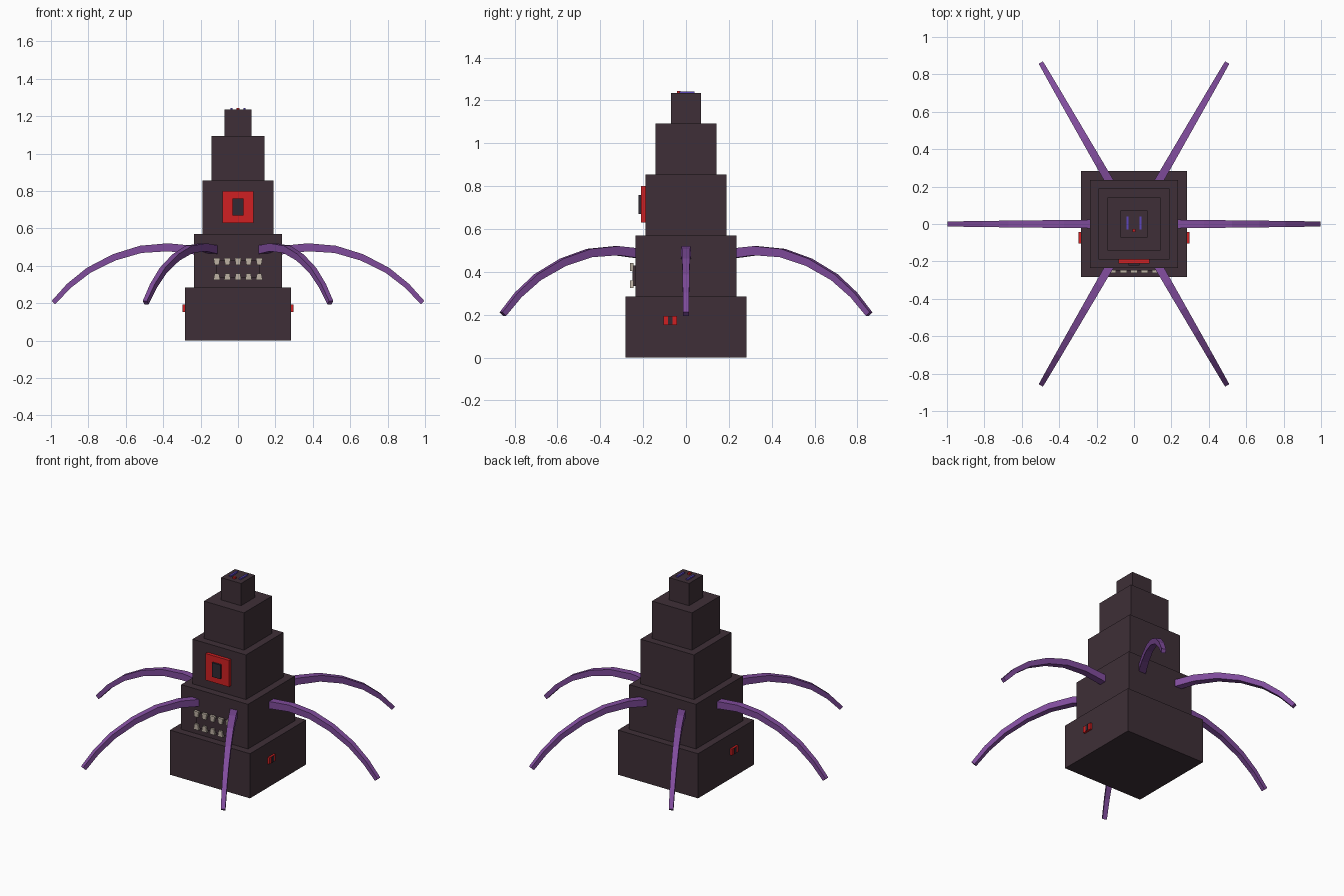
import bpy, bmesh, math
from mathutils import Vector

cube = bpy.data.objects.get("Cube")
if cube:
    bpy.data.objects.remove(cube, do_unlink=True)


def material(name, rgb):
    # sRGB bytes to linear colour
    lin = [((c / 255 + 0.055) / 1.055) ** 2.4 for c in rgb]
    m = bpy.data.materials.new(name)
    m.use_nodes = True
    m.diffuse_color = (*lin, 1)
    m.node_tree.nodes["Principled BSDF"].inputs["Base Color"].default_value = (*lin, 1)
    return m


STONE = material("dark stone", (62, 47, 55))
RED = material("red", (208, 32, 34))
PUPIL = material("pupil dark", (48, 42, 52))
BONE = material("bone", (190, 178, 164))
PURPLE = material("purple", (128, 76, 156))
VIOLET = material("blue violet", (92, 70, 190))


def finish(name, bm, mat):
    bmesh.ops.recalc_face_normals(bm, faces=bm.faces)
    me = bpy.data.meshes.new(name)
    bm.to_mesh(me)
    bm.free()
    me.materials.append(mat)
    ob = bpy.data.objects.new(name, me)
    bpy.context.collection.objects.link(ob)
    return ob


def box(name, lo, hi, mat, bottom_scale=1.0, top_scale=1.0):
    # Box between two corners, optionally narrowed in x at bottom or top
    lo, hi = Vector(lo), Vector(hi)
    mid, size = (lo + hi) / 2, hi - lo
    bm = bmesh.new()
    bmesh.ops.create_cube(bm, size=1)
    for v in bm.verts:
        s = top_scale if v.co.z > 0 else bottom_scale
        v.co = mid + Vector((v.co.x * size.x * s, v.co.y * size.y, v.co.z * size.z))
    return finish(name, bm, mat)


# Stepped tower
tiers = [(0.283, 0, 0.285), (0.236, 0.285, 0.57), (0.189, 0.57, 0.855),
         (0.1415, 0.855, 1.093), (0.071, 1.093, 1.235)]
for i, (h, z0, z1) in enumerate(tiers):
    box(f"tower_tier_{i + 1}", (-h, -h, z0), (h, h, z1), STONE)

# Large front eye
box("front_eye", (-0.083, -0.21, 0.63), (0.083, -0.185, 0.80), RED)
box("front_eye_pupil", (-0.03, -0.222, 0.67), (0.03, -0.205, 0.76), PUPIL)

# Mouth with two rows of teeth
box("mouth", (-0.118, -0.25, 0.335), (0.118, -0.23, 0.43), STONE)
for i in range(5):
    x = (i - 2) * 0.0567
    box(f"upper_tooth_{i + 1}", (x - 0.018, -0.262, 0.405), (x + 0.018, -0.245, 0.441),
        BONE, bottom_scale=0.65)
    box(f"lower_tooth_{i + 1}", (x - 0.018, -0.262, 0.324), (x + 0.018, -0.245, 0.36),
        BONE, top_scale=0.65)

# Small eyes on both sides of the base
for side, s in (("left", 1), ("right", -1)):
    xs = sorted((s * 0.275, s * 0.296))
    box(f"{side}_side_eye", (xs[0], -0.105, 0.153), (xs[1], -0.042, 0.194), RED)
    xs = sorted((s * 0.29, s * 0.298))
    box(f"{side}_side_pupil", (xs[0], -0.084, 0.155), (xs[1], -0.063, 0.192), PUPIL)

# Face marks on the roof
for side, s in (("left", 1), ("right", -1)):
    x = s * 0.035
    box(f"{side}_roof_bar", (x - 0.006, -0.03, 1.23), (x + 0.006, 0.04, 1.243), VIOLET)
box("roof_dot", (-0.008, -0.042, 1.23), (0.008, -0.026, 1.245), RED)

# Tentacles: tapered square section swept along an arch
ARCH = [(0.225, 0.483), (0.375, 0.499), (0.52, 0.488), (0.663, 0.445),
        (0.80, 0.375), (0.905, 0.292), (0.987, 0.203)]


def tentacle(name, angle):
    out = Vector((math.cos(angle), math.sin(angle), 0))
    side = Vector((-math.sin(angle), math.cos(angle), 0))
    up = Vector((0, 0, 1))
    bm = bmesh.new()
    rings = []
    last = len(ARCH) - 1
    for i, (r, z) in enumerate(ARCH):
        a, b = ARCH[max(i - 1, 0)], ARCH[min(i + 1, last)]
        t = Vector((b[0] - a[0], b[1] - a[1])).normalized()
        normal = up * t.x - out * t.y
        h = 0.023 - 0.010 * i / last
        c = out * r + up * z
        rings.append([bm.verts.new(c + side * h * p + normal * h * q)
                      for p, q in ((-1, -1), (1, -1), (1, 1), (-1, 1))])
    for r0, r1 in zip(rings, rings[1:]):
        for k in range(4):
            n = (k + 1) % 4
            bm.faces.new((r0[k], r0[n], r1[n], r1[k]))
    bm.faces.new(rings[0])
    bm.faces.new(rings[-1])
    finish(name, bm, PURPLE)


for i in range(6):
    tentacle(f"tentacle_{i + 1}", math.radians(60 * i))
